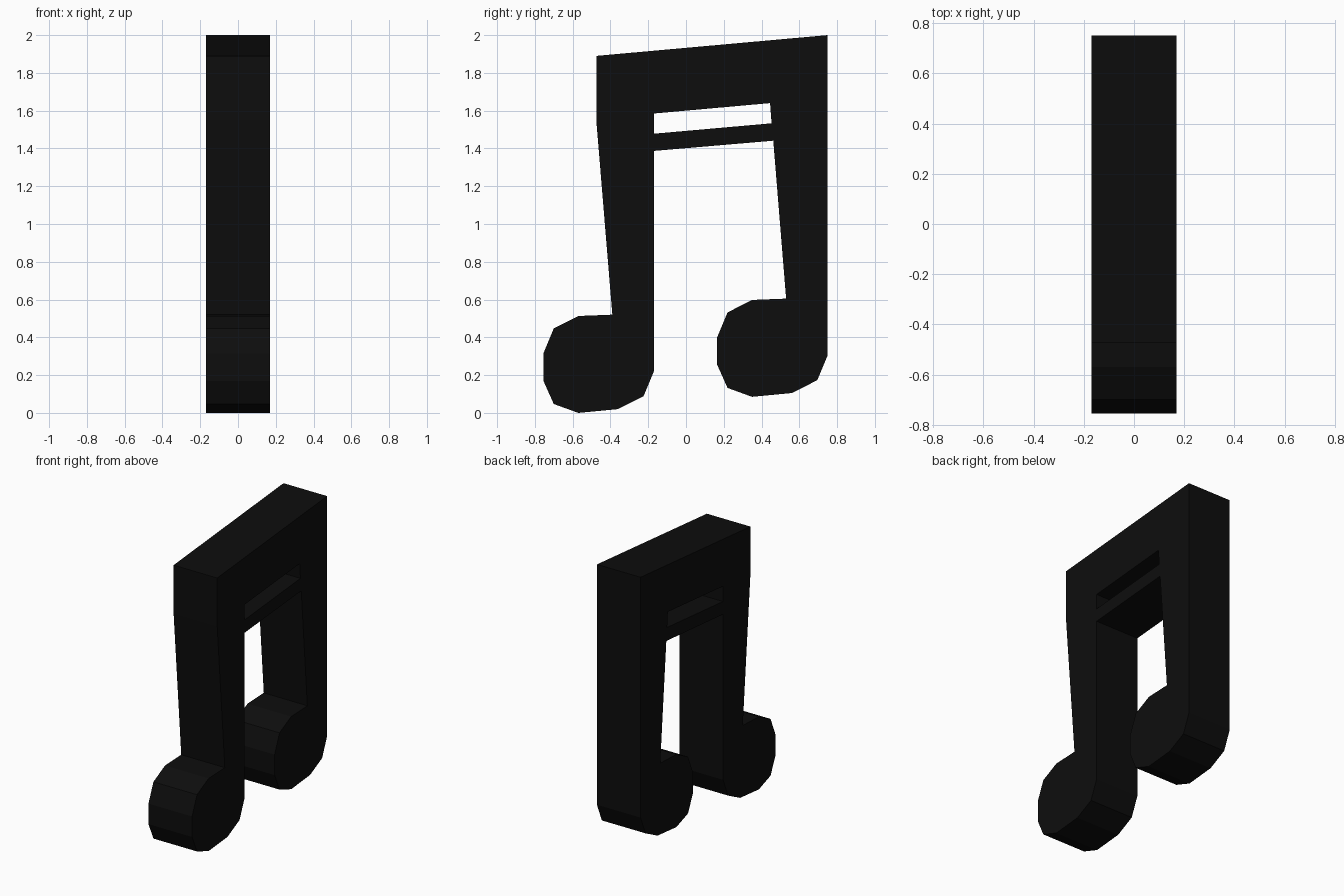
import bpy
from math import radians

cube = bpy.data.objects.get("Cube")
if cube:
    bpy.data.objects.remove(cube, do_unlink=True)

HALF_WIDTH = 0.17

# Single near-black material
black = bpy.data.materials.new("black")
black.use_nodes = True
colour = (0.004, 0.004, 0.004, 1)
black.diffuse_color = colour
black.node_tree.nodes["Principled BSDF"].inputs["Base Color"].default_value = colour

# Faceted note head, running from the stem's inner corner round to its outer edge
HEAD = [(-0.39, 0.52), (-0.57, 0.513), (-0.70, 0.447), (-0.755, 0.315),
        (-0.755, 0.17), (-0.70, 0.047), (-0.57, 0.0), (-0.36, 0.02),
        (-0.225, 0.088), (-0.17, 0.22)]


def head(dy=0, dz=0):
    return [(y + dy, z + dz) for y, z in HEAD]


# Outer silhouette: front stem, front head, lower beam edge, rear head, rear stem
outline = ([(-0.475, 1.89), (-0.475, 1.55)] + head()
           + [(-0.17, 1.387), (0.462, 1.441)] + head(0.92, 0.085)
           + [(0.75, 2.0)])

# Slot between the thick upper beam and the thin lower beam
slot = [(-0.17, 1.585), (0.445, 1.64), (0.453, 1.533), (-0.17, 1.478)]

# Filled profile extruded across the width
profile = bpy.data.curves.new("note_profile", "CURVE")
profile.dimensions = "2D"
profile.fill_mode = "BOTH"
profile.extrude = HALF_WIDTH
for loop in (outline, slot):
    spline = profile.splines.new("POLY")
    spline.points.add(len(loop) - 1)
    for point, (y, z) in zip(spline.points, loop):
        point.co = (y, z, 0, 1)
    spline.use_cyclic_u = True
    spline.use_smooth = False

# Turn the profile upright into the y-z plane and make it a mesh
note = bpy.data.objects.new("beamed_note", profile)
bpy.context.collection.objects.link(note)
note.rotation_euler = (radians(90), 0, radians(90))
profile.materials.append(black)
bpy.ops.object.select_all(action="DESELECT")
note.select_set(True)
bpy.context.view_layer.objects.active = note
bpy.ops.object.convert(target="MESH")
bpy.ops.object.shade_flat()
